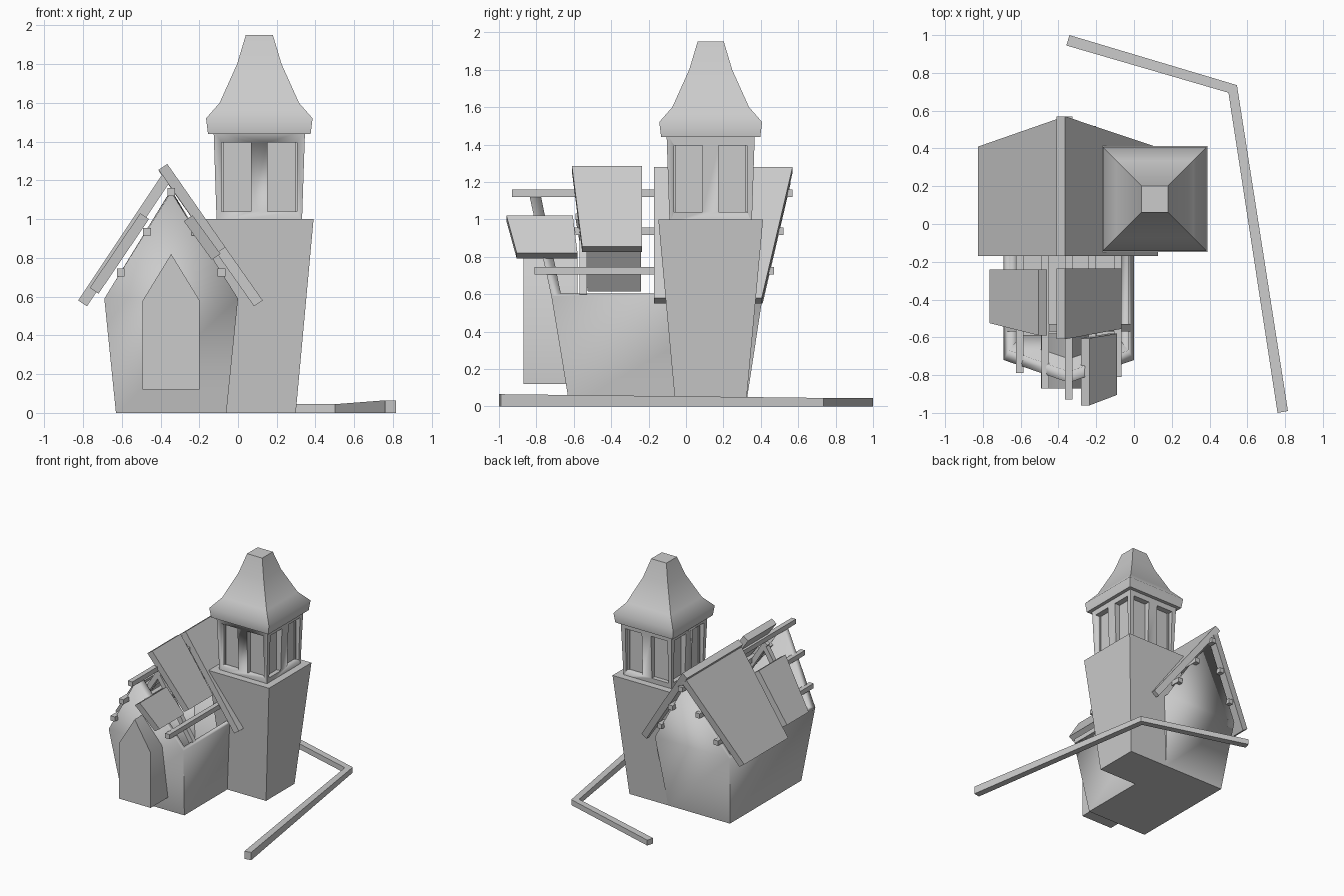
import bpy, bmesh, math
from mathutils import Vector

if "Cube" in bpy.data.objects:
    bpy.data.objects.remove(bpy.data.objects["Cube"])


def finish(bm, name, angle=35):
    bmesh.ops.recalc_face_normals(bm, faces=bm.faces)
    me = bpy.data.meshes.new(name)
    bm.to_mesh(me)
    bm.free()
    ob = bpy.data.objects.new(name, me)
    bpy.context.collection.objects.link(ob)
    bpy.ops.object.select_all(action='DESELECT')
    ob.select_set(True)
    bpy.context.view_layer.objects.active = ob
    bpy.ops.object.shade_smooth_by_angle(angle=math.radians(angle))
    return ob


def loft(name, rings, angle=35):
    """Closed skin through rings of equal point count."""
    bm = bmesh.new()
    vs = [[bm.verts.new(p) for p in r] for r in rings]
    n = len(vs[0])
    for a, b in zip(vs, vs[1:]):
        for i in range(n):
            bm.faces.new((a[i], a[(i + 1) % n], b[(i + 1) % n], b[i]))
    bm.faces.new(vs[0])
    bm.faces.new(vs[-1])
    return finish(bm, name, angle)


def rect(x0, x1, y0, y1, z):
    return [(x0, y0, z), (x1, y0, z), (x1, y1, z), (x0, y1, z)]


def box(name, x0, x1, y0, y1, z0, z1):
    return loft(name, [rect(x0, x1, y0, y1, z0), rect(x0, x1, y0, y1, z1)])


def square(h, z):
    return rect(TX - h, TX + h, TY - h, TY + h, z)


def slab(name, top, bot, ytop, ybot, off):
    """Roof panel: outer top and bottom (x, z), y ranges there, thickness vector."""
    q = [Vector((top[0], ytop[0], top[1])), Vector((top[0], ytop[1], top[1])),
         Vector((bot[0], ybot[1], bot[1])), Vector((bot[0], ybot[0], bot[1]))]
    o = Vector((off[0], 0, off[1]))
    return loft(name, [q, [p + o for p in q]])


CX = -0.345           # nave centre line
TX, TY = 0.11, 0.132  # tower centre

# Nave: flared walls with leaning gables, open at the top
bm = bmesh.new()
V = lambda x, y, z: bm.verts.new((x, y, z))
b = [V(*p) for p in rect(-0.63, -0.06, -0.622, 0.32, 0)]
e = [V(*p) for p in rect(-0.69, 0.0, -0.72, 0.41, 0.59)]
for i in range(4):
    bm.faces.new((b[i], b[(i + 1) % 4], e[(i + 1) % 4], e[i]))
bm.faces.new(b[::-1])
bm.faces.new((e[0], e[1], V(CX, -0.84, 1.14)))
bm.faces.new((e[2], e[3], V(CX, 0.52, 1.14)))
nave = finish(bm, "nave_walls")
m = nave.modifiers.new("thickness", 'SOLIDIFY')
m.thickness = 0.06
m.offset = -1

# Door porch with pointed top
prof = [(-0.147, 0.12), (0.147, 0.12), (0.147, 0.58), (0, 0.82), (-0.147, 0.58)]
loft("door", [[(CX + x, y, z) for x, z in prof] for y in (-0.87, -0.58)])

# Main roof
R, L = (-0.045, -0.03), (0.045, -0.03)
slab("roof_right", (-0.365, 1.28), (0.128, 0.58), (-0.17, 0.57), (-0.17, 0.405), R)
slab("roof_left", (-0.395, 1.225), (-0.825, 0.58), (-0.17, 0.56), (-0.17, 0.41), L)

# Loose roof panels over the open part
slab("loose_panel_high", (-0.365, 1.285), (-0.065, 0.855), (-0.61, -0.235), (-0.555, -0.235), R)
slab("loose_panel_low", (-0.235, 1.02), (-0.09, 0.82), (-0.96, -0.605), (-0.905, -0.58), R)
slab("loose_panel_left", (-0.505, 1.03), (-0.765, 0.645), (-0.59, -0.24), (-0.525, -0.24), L)

# Purlins: offset from ridge, height, front and back ends
for i, (dx, z, y0, y1) in enumerate([(0, 1.14, -0.93, 0.57), (-0.125, 0.935, -0.87, 0.52),
                                     (0.125, 0.935, -0.8, 0.52), (-0.26, 0.725, -0.79, 0.47),
                                     (0.26, 0.725, -0.81, 0.47)]):
    x = CX + dx
    box(f"purlin_{i}", x - 0.02, x + 0.02, y0, y1, z - 0.02, z + 0.02)

# Rafter pair under the loose panels
for s, side in ((-1, "left"), (1, "right")):
    slab(f"rafter_{side}", (CX, 1.12), (CX + s * 0.33, 0.6), (-0.57, -0.53), (-0.57, -0.53),
         (-s * 0.035, -0.022))

# Tower shaft
loft("tower_shaft", [square(0.188, 0), square(0.28, 1.0)])

# Belfry with two recessed windows on each side
belfry = loft("belfry", [square(0.22, 0.98), square(0.236, 1.46)])
bm = bmesh.new()
for k in range(4):
    c, s = round(math.cos(k * math.pi / 2)), round(math.sin(k * math.pi / 2))
    for u in (-0.119, 0.119):
        ret = bmesh.ops.create_cube(bm, size=1)
        for v in ret['verts']:
            x, y, z = v.co.x * 0.152 + u, v.co.y * 0.2 - 0.285, v.co.z * 0.355 + 1.2175
            v.co = (TX + c * x - s * y, TY + s * x + c * y, z)
cutter = finish(bm, "window_cutter")
cutter.hide_render = True
m = belfry.modifiers.new("windows", 'BOOLEAN')
m.operation = 'DIFFERENCE'
m.solver = 'EXACT'
m.object = cutter
bpy.context.view_layer.objects.active = belfry
bpy.ops.object.modifier_apply(modifier="windows")
bpy.data.objects.remove(cutter)

# Bell-shaped spire
loft("spire", [square(h, z) for h, z in [(0.265, 1.44), (0.275, 1.52), (0.205, 1.6),
                                         (0.115, 1.8), (0.07, 1.95)]], 50)

# Low boundary kerb with one corner
path = [((-0.342, 1.0), (-0.358, 0.945), 0.045), ((0.545, 0.735), (0.5, 0.695), 0.045),
        ((0.815, -0.99), (0.76, -1.0), 0.065)]
loft("kerb", [[(*o, 0), (*i, 0), (*i, h), (*o, h)] for o, i, h in path])
